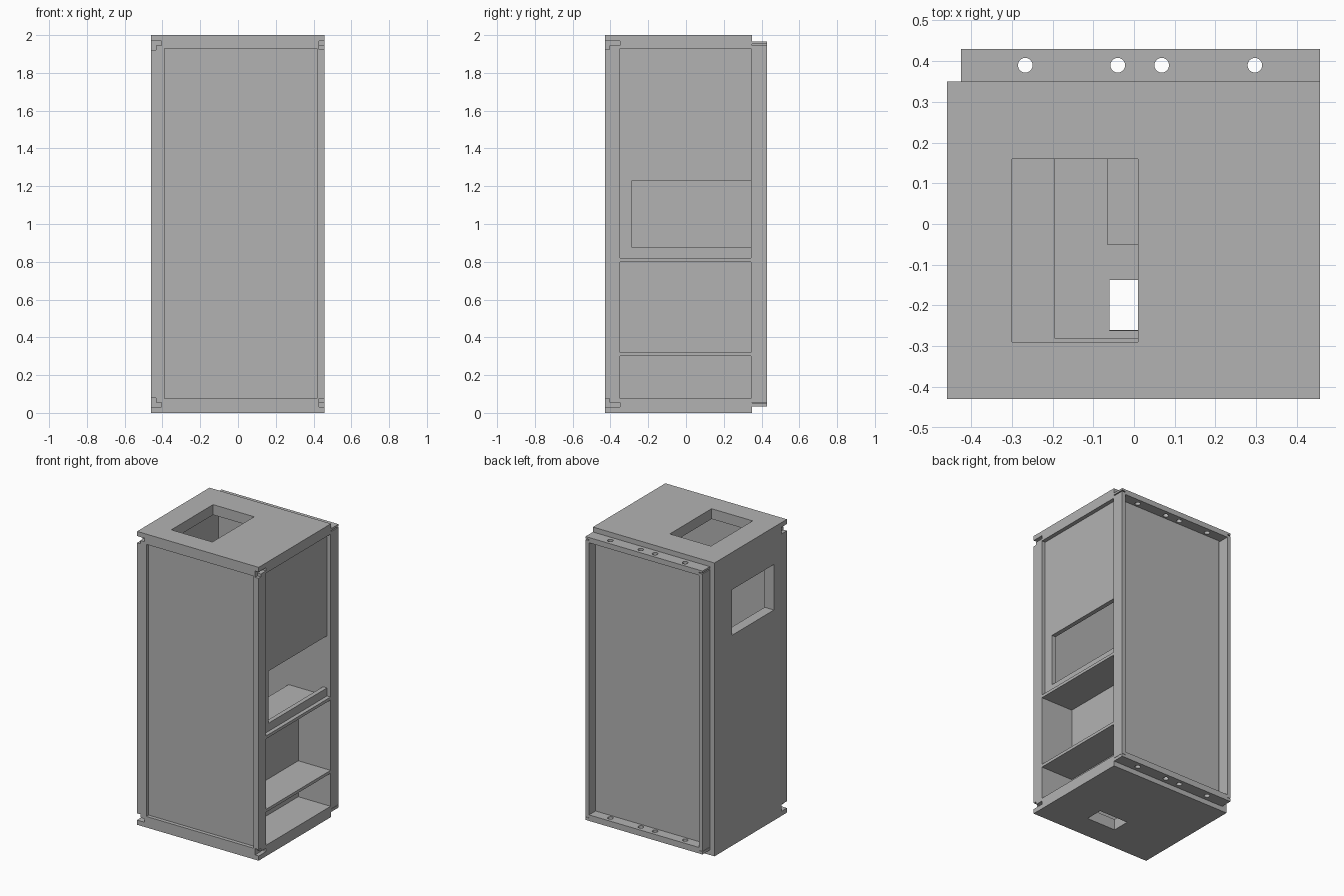
import bpy
import bmesh
from mathutils import Matrix, Vector

cube = bpy.data.objects.get("Cube")
if cube:
    bpy.data.objects.remove(cube, do_unlink=True)

grey = bpy.data.materials.new("plain_grey")
grey.use_nodes = True
colour = (0.45, 0.45, 0.45, 1)
grey.diffuse_color = colour
grey.node_tree.nodes["Principled BSDF"].inputs["Base Color"].default_value = colour


def finish(name, bm):
    mesh = bpy.data.meshes.new(name)
    bm.to_mesh(mesh)
    bm.free()
    mesh.materials.append(grey)
    ob = bpy.data.objects.new(name, mesh)
    bpy.context.collection.objects.link(ob)
    return ob


def box(name, x, y, z):
    """Box from its (low, high) span on each axis."""
    spans = (x, y, z)
    size = [b - a for a, b in spans]
    mid = Vector([(a + b) / 2 for a, b in spans])
    bm = bmesh.new()
    bmesh.ops.create_cube(bm, size=1, matrix=Matrix.Translation(mid) @ Matrix.Diagonal((*size, 1)))
    return finish(name, bm)


def drill(x, y, z, radius):
    bm = bmesh.new()
    bmesh.ops.create_cone(bm, cap_ends=True, segments=24, radius1=radius, radius2=radius,
                          depth=0.2, matrix=Matrix.Translation((x, y, z)))
    return finish("drill", bm)


def cut(ob, *cutters):
    for c in cutters:
        mod = ob.modifiers.new("cut", 'BOOLEAN')
        mod.operation = 'DIFFERENCE'
        mod.solver = 'EXACT'
        mod.object = c
        bpy.context.view_layer.objects.active = ob
        bpy.ops.object.modifier_apply(modifier=mod.name)
        bpy.data.objects.remove(c, do_unlink=True)


# Shared dimensions
LEFT, RIGHT = -0.46, 0.457
FRONT, BACK = -0.43, 0.35
INNER = -0.35
WALL = -0.39
LOW, HIGH = 0.075, 1.93
WIN = (-0.29, 0.16)


def corner_notches(top):
    """Stepped slots at the two front corners, mirrored for top and bottom."""
    def span(a, b):
        return (a, b) if top else (2 - b, 2 - a)
    return [
        box("notch", (-0.5, -0.405), (-0.5, -0.37), span(1.945, 1.968)),
        box("notch", (-0.5, -0.435), (-0.5, -0.37), span(1.922, 1.946)),
        box("notch", (0.43, 0.5), (-0.5, -0.35), span(1.945, 1.968)),
        box("notch", (0.43, 0.5), (-0.5, -0.405), span(1.925, 1.946)),
    ]


# Top and bottom slabs
top_slab = box("top_slab", (LEFT, RIGHT), (FRONT, BACK), (HIGH, 2))
cut(top_slab, box("hole", (-0.3, 0.01), WIN, (1.8, 2.1)), *corner_notches(True))
bottom_slab = box("bottom_slab", (LEFT, RIGHT), (FRONT, BACK), (0, LOW))
cut(bottom_slab, box("hole", (-0.06, 0.16), (-0.26, -0.138), (-0.1, 0.2)), *corner_notches(False))

# Closed side wall with its window
side_wall = box("side_wall", (LEFT, WALL), (FRONT, BACK), (LOW, HIGH))
cut(side_wall, box("hole", (-0.6, -0.3), WIN, (1.435, 1.745)),
    *corner_notches(True), *corner_notches(False))

# Front post and recessed front panel
front_post = box("front_post", (0.417, RIGHT), (FRONT, INNER), (LOW, HIGH))
cut(front_post, *corner_notches(True), *corner_notches(False))
box("front_panel", (WALL, 0.417), (-0.405, INNER), (LOW, HIGH))

# Back panel, posts and drilled flanges
box("back_panel", (WALL, RIGHT), (0.345, 0.36), (LOW, HIGH))
for name, x in (("left", (0.43, RIGHT)), ("right", (-0.425, -0.4))):
    box("back_post_" + name, x, (0.345, 0.43), (0.055, 1.945))
for name, z in (("top", (HIGH, 1.966)), ("bottom", (0.034, LOW))):
    flange = box("back_flange_" + name, (-0.4, 0.43), (BACK, 0.43), z)
    cut(flange, *[drill(x, 0.39, z[0], 0.018) for x in (-0.267, -0.04, 0.068, 0.297)])
    box("flange_end_" + name, (0.43, RIGHT), (BACK, 0.43), (z[0] + 0.022, z[1])
        if name == "top" else (z[0], z[1] - 0.022))
    box("flange_tip_" + name, (-0.425, -0.4), (BACK, 0.43), (z[0] + 0.022, z[1])
        if name == "top" else (z[0], z[1] - 0.022))

# Shelves, opened towards the inner shaft
upper_shelf = box("upper_shelf", (WALL, RIGHT), (INNER, 0.345), (0.8, 0.82))
cut(upper_shelf, box("hole", (-0.195, 0.14), (-0.28, 0.4), (0.7, 0.9)))
lower_shelf = box("lower_shelf", (WALL, RIGHT), (INNER, 0.345), (0.3, 0.32))
cut(lower_shelf, box("hole", (-0.06, 0.12), (-0.262, -0.137), (0.2, 0.4)),
    box("hole", (-0.065, 0.12), (-0.05, 0.24), (0.2, 0.4)))

# Wall behind the two open compartments
for name, z in (("lower", (LOW, 0.3)), ("upper", (0.32, 0.8))):
    box("compartment_wall_" + name, (0.14, 0.213), (INNER, 0.345), z)

# Side panel of the upper chamber with a wide opening
side_panel = box("chamber_panel", (0.4, 0.43), (INNER, 0.345), (0.82, HIGH))
cut(side_panel, box("hole", (0.3, 0.5), (-0.285, 0.4), (0.875, 1.23)))
